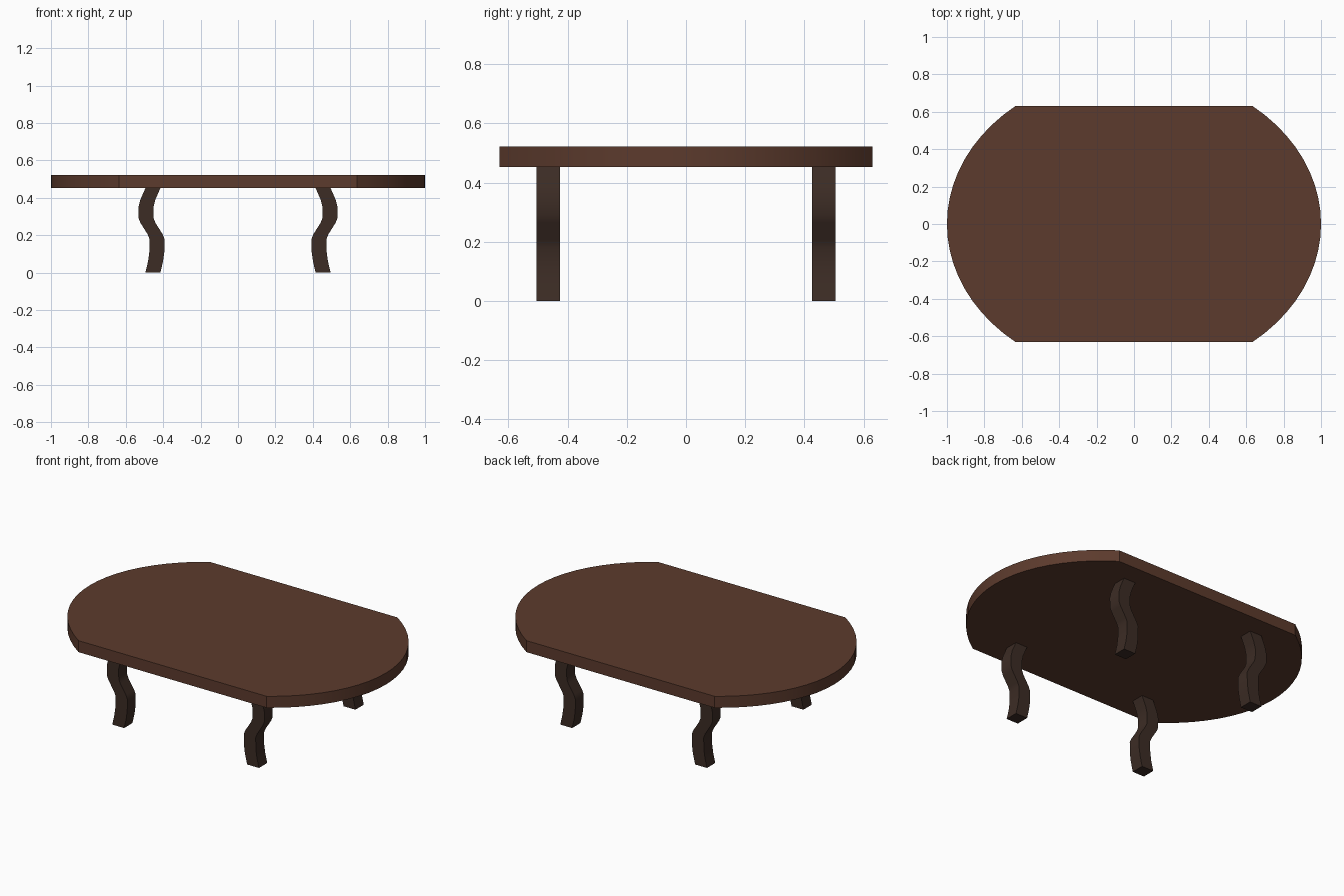
import bpy, bmesh, math

if "Cube" in bpy.data.objects:
    bpy.data.objects.remove(bpy.data.objects["Cube"])


def material(name, rgb):
    m = bpy.data.materials.new(name)
    m.diffuse_color = (*rgb, 1)
    m.use_nodes = True
    m.node_tree.nodes["Principled BSDF"].inputs["Base Color"].default_value = m.diffuse_color
    return m


def prism(name, outline, vec, mat):
    """Extrude a closed 3D outline along vec."""
    bm = bmesh.new()
    face = bm.faces.new([bm.verts.new(p) for p in outline])
    ext = bmesh.ops.extrude_face_region(bm, geom=[face], use_keep_orig=True)
    moved = [g for g in ext["geom"] if isinstance(g, bmesh.types.BMVert)]
    bmesh.ops.translate(bm, verts=moved, vec=vec)
    bmesh.ops.recalc_face_normals(bm, faces=bm.faces)
    me = bpy.data.meshes.new(name)
    bm.to_mesh(me)
    bm.free()
    me.materials.append(mat)
    ob = bpy.data.objects.new(name, me)
    bpy.context.collection.objects.link(ob)
    bpy.context.view_layer.objects.active = ob
    ob.select_set(True)
    bpy.ops.object.shade_smooth_by_angle(angle=math.radians(30))
    ob.select_set(False)
    return ob


top_wood = material("top_wood", (0.107, 0.043, 0.026))
leg_wood = material("leg_wood", (0.045, 0.025, 0.018))

# Table top: straight front and back, bowed ends
HALF_Y, CORNER_X, SEG = 0.63, 0.635, 20
limit = math.acos(CORNER_X)
b = HALF_Y / math.sin(limit)
arc = [-limit + 2 * limit * i / SEG for i in range(SEG + 1)]
outline = [(s * math.cos(a), s * b * math.sin(a), 0.452) for s in (1, -1) for a in arc]
prism("table_top", outline, (0, 0, 0.07), top_wood)

# Legs: S-curved profile (centre x, z), mirrored to the four corners
path = [(0.455, 0), (0.441, 0.06), (0.434, 0.11), (0.433, 0.18), (0.443, 0.205),
        (0.481, 0.265), (0.491, 0.29), (0.492, 0.35), (0.482, 0.39), (0.455, 0.452)]
W = 0.04
profile = [(x - W, z) for x, z in path] + [(x + W, z) for x, z in reversed(path)]
for sy, depth in ((-1, "front"), (1, "back")):
    for sx, side in ((-1, "left"), (1, "right")):
        prism(f"{depth}_{side}_leg", [(sx * x, sy * 0.425, z) for x, z in profile],
              (0, sy * 0.08, 0), leg_wood)
